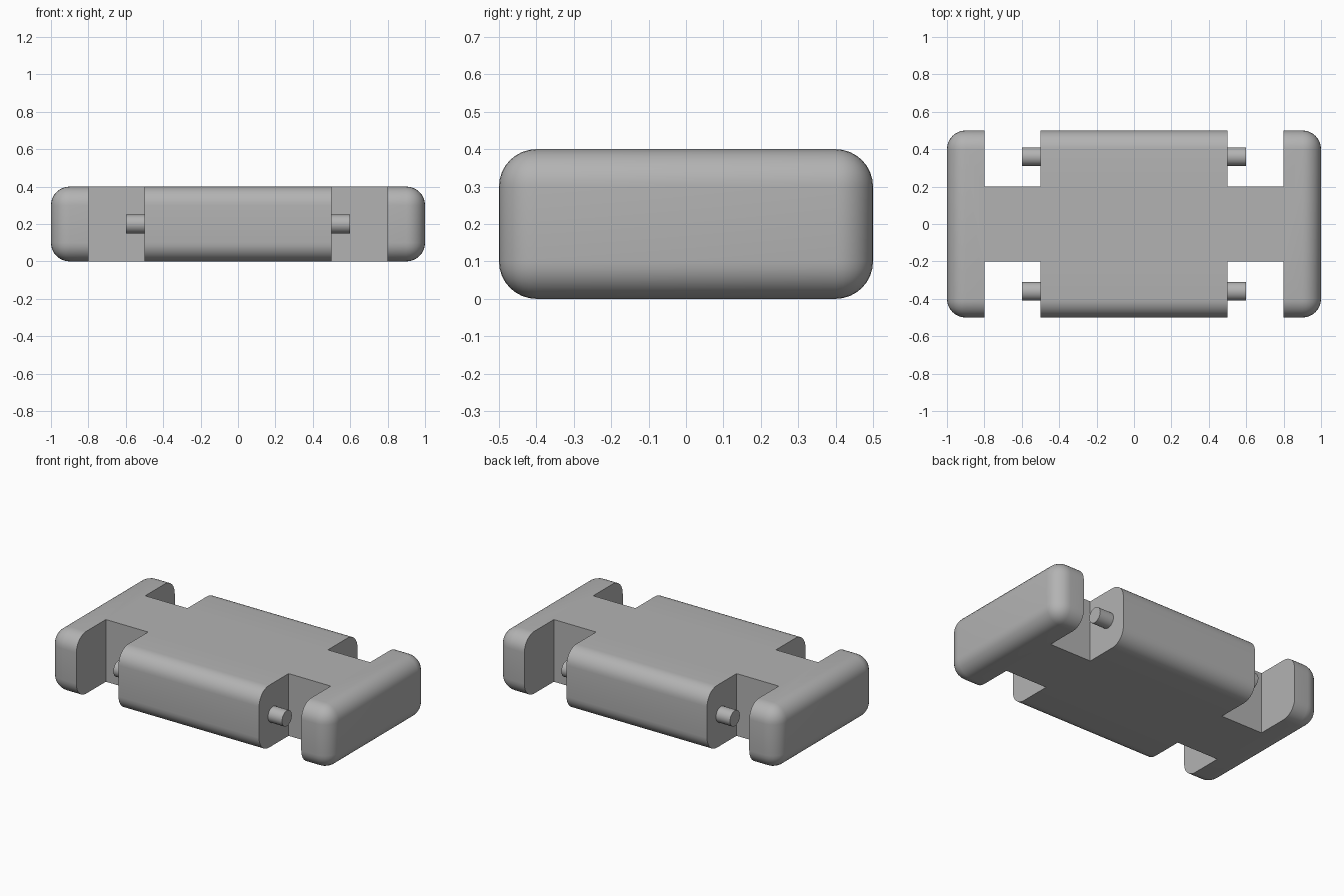
import bpy
from math import pi, radians

old = bpy.data.objects.get("Cube")
if old:
    bpy.data.objects.remove(old, do_unlink=True)

grey = bpy.data.materials.new("mid grey")
grey.use_nodes = True
colour = (0.45, 0.45, 0.45, 1)
grey.diffuse_color = colour
grey.node_tree.nodes["Principled BSDF"].inputs["Base Color"].default_value = colour


def box(name, centre, size):
    bpy.ops.mesh.primitive_cube_add(size=1, location=centre)
    obj = bpy.context.object
    obj.name = name
    obj.scale = size
    bpy.ops.object.transform_apply(location=False, rotation=False, scale=True)
    obj.data.materials.append(grey)
    return obj


def apply_modifier(obj, mod):
    bpy.context.view_layer.objects.active = obj
    bpy.ops.object.modifier_apply(modifier=mod.name)


def smooth(obj):
    bpy.ops.object.select_all(action="DESELECT")
    obj.select_set(True)
    bpy.context.view_layer.objects.active = obj
    bpy.ops.object.shade_smooth_by_angle(angle=radians(30))


# Rounded slab that carries the whole shape
body = box("body", (0, 0, 0.2), (2, 1, 0.4))
bevel = body.modifiers.new("rounded edges", "BEVEL")
bevel.width = 0.1
bevel.segments = 8
apply_modifier(body, bevel)

# Four side notches leave a wide middle, two necks and two end bars
for sx in (-1, 1):
    for sy in (-1, 1):
        notch = box("notch_cutter", (sx * 0.65, sy * 0.5, 0.2), (0.3, 0.6, 1))
        notch.hide_render = True
        cut = body.modifiers.new("notch", "BOOLEAN")
        cut.operation = "DIFFERENCE"
        cut.solver = "EXACT"
        cut.object = notch
        apply_modifier(body, cut)
        bpy.data.objects.remove(notch, do_unlink=True)
smooth(body)

# Short axle stubs standing out of the middle into each notch
for sx, side in ((-1, "right"), (1, "left")):
    for sy, end in ((-1, "front"), (1, "back")):
        bpy.ops.mesh.primitive_cylinder_add(
            vertices=24, radius=0.05, depth=0.14,
            location=(sx * 0.53, sy * 0.36, 0.2), rotation=(0, pi / 2, 0))
        stub = bpy.context.object
        stub.name = f"{end}_{side}_axle_stub"
        stub.data.materials.append(grey)
        smooth(stub)
